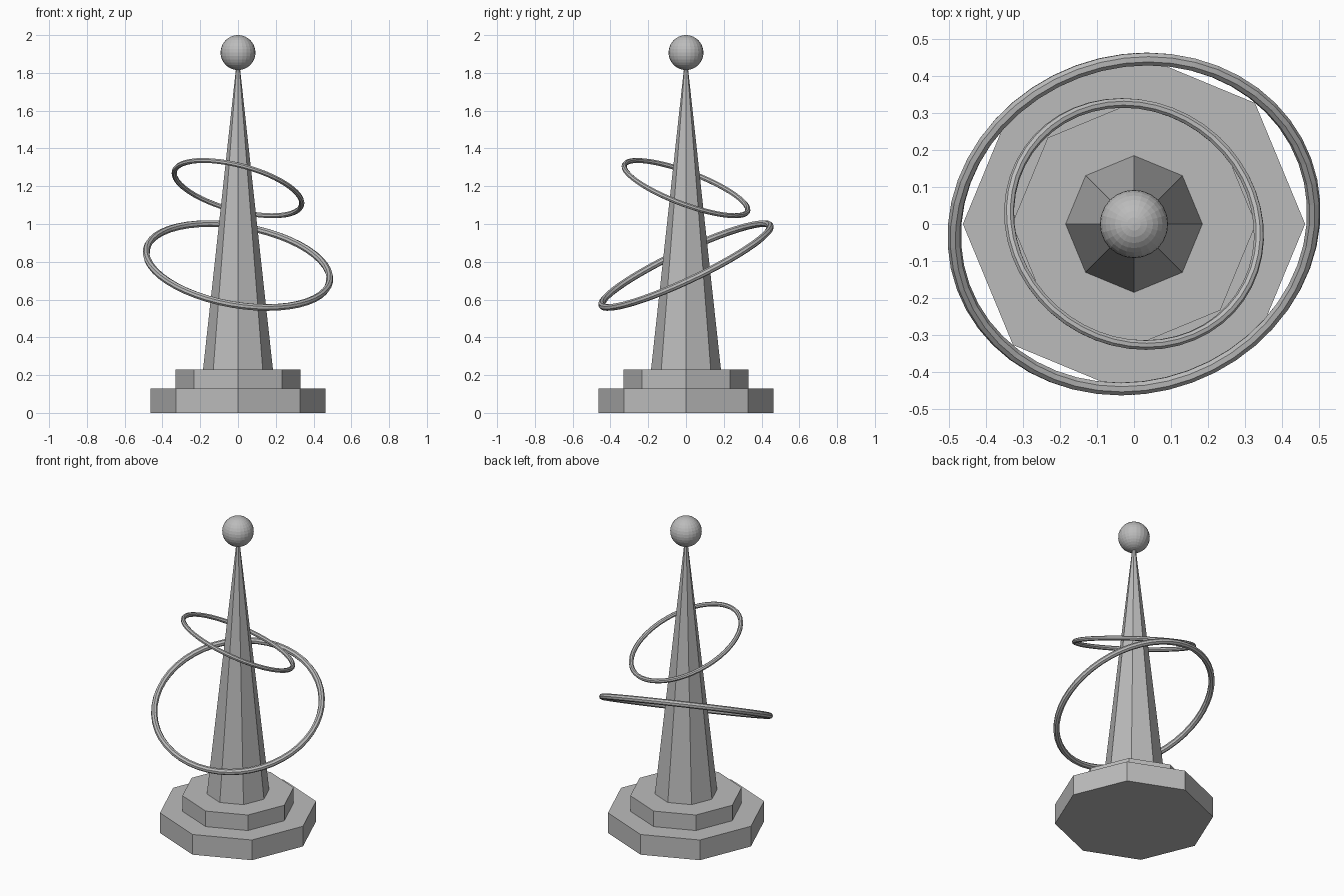
import bpy
from math import radians

cube = bpy.data.objects.get("Cube")
if cube:
    bpy.data.objects.remove(cube, do_unlink=True)

grey = bpy.data.materials.new("plain grey")
grey.use_nodes = True
colour = (0.5, 0.5, 0.5, 1)
grey.diffuse_color = colour
grey.node_tree.nodes["Principled BSDF"].inputs["Base Color"].default_value = colour


def finish(name):
    obj = bpy.context.object
    obj.name = name
    obj.data.materials.append(grey)
    return obj


def octagon(name, bottom, top, radius, top_radius):
    """Eight-sided block or spire with corners on the axes."""
    bpy.ops.mesh.primitive_cone_add(
        vertices=8, radius1=radius, radius2=top_radius,
        depth=top - bottom, location=(0, 0, (bottom + top) / 2))
    finish(name)


def ring(name, height, radius, tube, tilt_x, tilt_y):
    bpy.ops.mesh.primitive_torus_add(
        major_segments=48, minor_segments=8,
        major_radius=radius, minor_radius=tube, location=(0, 0, height),
        rotation=(radians(tilt_x), radians(tilt_y), 0))
    finish(name)


# Stepped plinth and tapering spire
octagon("base", 0, 0.13, 0.463, 0.463)
octagon("step", 0.13, 0.23, 0.33, 0.33)
octagon("spire", 0.23, 1.84, 0.185, 0.009)

# Tilted rings around the spire
ring("lower_ring", 0.78, 0.4925, 0.0185, 25, 10)
ring("upper_ring", 1.19, 0.3485, 0.0138, -20, 15)

# Ball at the tip
bpy.ops.mesh.primitive_uv_sphere_add(
    segments=24, ring_count=16, radius=0.0925, location=(0, 0, 1.9075))
finish("ball")
